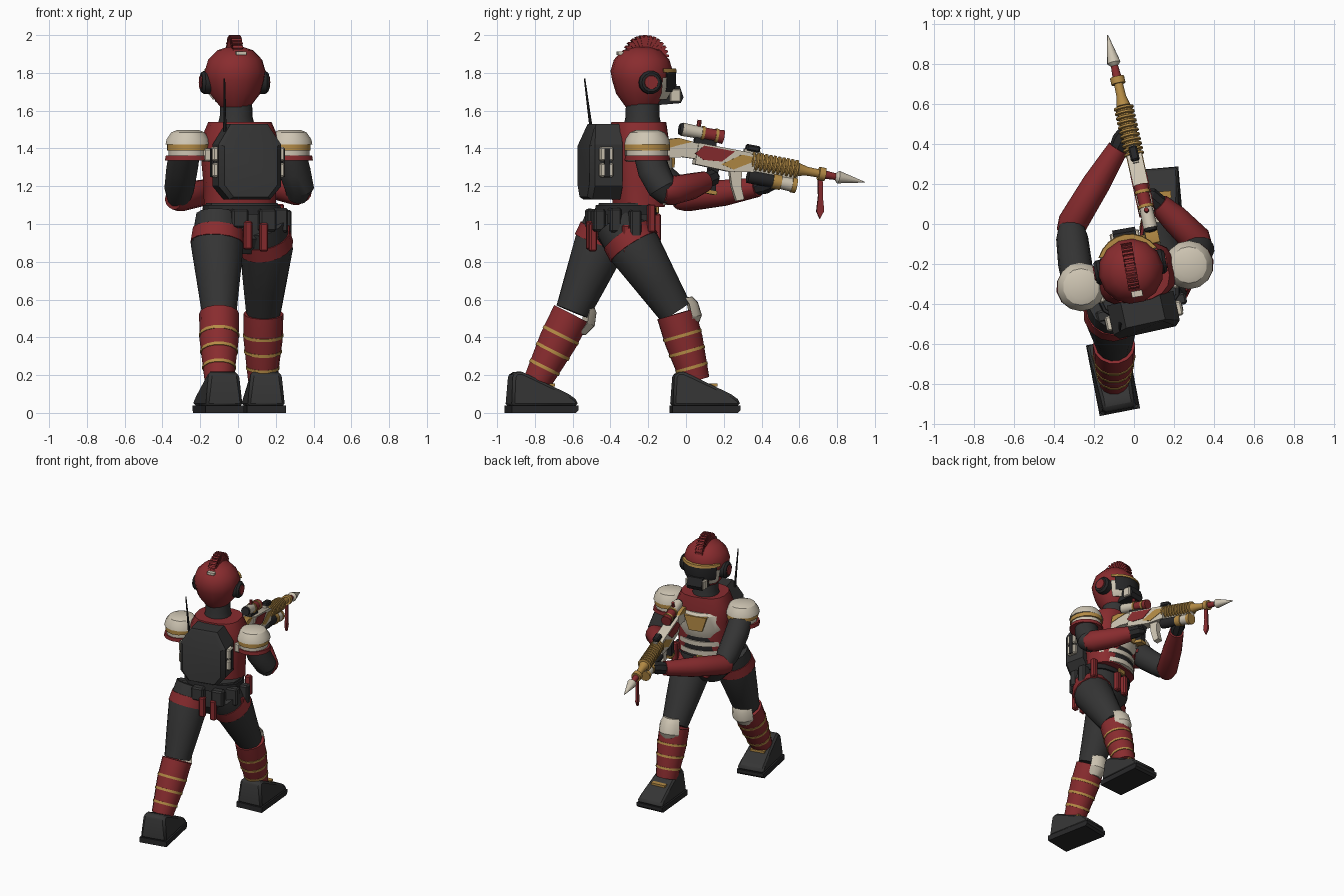
import bpy, bmesh, math
from math import sin, cos, radians, pi
from mathutils import Matrix, Vector

if "Cube" in bpy.data.objects:
    bpy.data.objects.remove(bpy.data.objects["Cube"])


def material(name, rgb):
    m = bpy.data.materials.new(name)
    m.use_nodes = True
    m.diffuse_color = (*rgb, 1)
    m.node_tree.nodes["Principled BSDF"].inputs["Base Color"].default_value = (*rgb, 1)
    return m


RED = material("crimson", (0.25, 0.025, 0.028))
DARK = material("charcoal", (0.035, 0.035, 0.035))
BLACK = material("soft_black", (0.02, 0.02, 0.021))
IVORY = material("ivory", (0.62, 0.56, 0.45))
GOLD = material("gold", (0.46, 0.26, 0.06))
I = Matrix()
made = []


def place(x, y, z, yaw=0, pitch=0):
    return Matrix.Translation((x, y, z)) @ Matrix.Rotation(radians(yaw), 4, 'Z') @ Matrix.Rotation(radians(pitch), 4, 'X')


def finish(name, mat, bm, M=I):
    bmesh.ops.recalc_face_normals(bm, faces=bm.faces)
    me = bpy.data.meshes.new(name)
    bm.to_mesh(me)
    bm.free()
    me.transform(M)
    me.materials.append(mat)
    ob = bpy.data.objects.new(name, me)
    bpy.context.collection.objects.link(ob)
    made.append(ob)
    return ob


def skin(name, mat, rings, M=I):
    """Join equal point rings into a closed solid."""
    bm = bmesh.new()
    vs = [[bm.verts.new(p) for p in r] for r in rings]
    n = len(vs[0])
    for a, b in zip(vs, vs[1:]):
        for i in range(n):
            j = (i + 1) % n
            bm.faces.new((a[i], a[j], b[j], b[i]))
    bm.faces.new(vs[0])
    bm.faces.new(vs[-1])
    return finish(name, mat, bm, M)


def loft(name, mat, levels, M=I, n=16, arc=None, boxy=1.0, mid=0):
    """Stack of (z, rx, ry) ovals; arc limits the sweep around +y."""
    if arc:
        angles = [radians(mid - arc + 2 * arc * i / n) for i in range(n + 1)]
    else:
        angles = [2 * pi * (i + 0.5) / n for i in range(n)]
    curve = lambda v: math.copysign(abs(v) ** boxy, v)
    return skin(name, mat, [[(curve(sin(a)) * rx, curve(cos(a)) * ry, z) for a in angles]
                            for z, rx, ry in levels], M)


def tube(name, mat, pts, M=I, n=14):
    """Round limb through (x, y, z, radius) points."""
    rings = []
    for i, p in enumerate(pts):
        d = Vector(pts[min(i + 1, len(pts) - 1)][:3]) - Vector(pts[max(i - 1, 0)][:3])
        q = d.to_track_quat('Z', 'Y')
        rings.append([Vector(p[:3]) + q @ Vector((cos(2 * pi * k / n), sin(2 * pi * k / n), 0)) * p[3]
                      for k in range(n)])
    return skin(name, mat, rings, M)


def prism(name, mat, profile, half, M=I, taper=1.0, split=0.1):
    """Extrude a (y, z) profile across x, narrowing points above split."""
    rings = [[(s * half * (taper if z > split else 1), y, z) for y, z in profile] for s in (-1, 1)]
    return skin(name, mat, rings, M)


def box(name, mat, c, s, M=I, bevel=0.0):
    bm = bmesh.new()
    bmesh.ops.create_cube(bm, size=1, matrix=Matrix.Translation(c) @ Matrix.Diagonal((*s, 1)))
    if bevel:
        bmesh.ops.bevel(bm, geom=bm.edges[:], offset=bevel, segments=1, affect='EDGES')
    return finish(name, mat, bm, M)


# Torso, collar and layered belly
B = place(0.01, -0.25, 0, 12.5)
loft("torso", RED, [(1.09, .19, .13), (1.2, .19, .14), (1.36, .205, .15), (1.46, .2, .15), (1.54, .165, .14)], B, 16, boxy=.75)
loft("chest_plate", IVORY, [(1.24, .18, .155), (1.3, .2, .175), (1.41, .2, .175), (1.43, .19, .16)], B, 10, 68)
prism("chest_emblem", GOLD, [(.16, 1.3), (.183, 1.3), (.183, 1.41), (.16, 1.41)], .05, B, 1.7, 1.35)
for i, (m, r) in enumerate([(IVORY, .16), (BLACK, .155), (IVORY, .165), (BLACK, .155)]):
    z = 1.1 + i * .036
    loft("belly_band", m, [(z, r + .03, r - .005), (z + .036, r + .03, r - .005)], B, 10, 75)
loft("neck", DARK, [(1.52, .1, .1), (1.57, .088, .09), (1.68, .085, .088)], place(-.01, -.23, 0, 10), 14)

# Helmet, face and crest
H = place(-.015, -.235, 0, 10)
loft("helmet", RED, [(1.62, .08, .085), (1.69, .135, .135), (1.76, .156, .156), (1.81, .163, .165),
                     (1.87, .145, .147), (1.92, .095, .1), (1.938, .04, .04)], H, 14)
loft("visor", BLACK, [(1.7, .15, .175), (1.73, .16, .185), (1.805, .167, .182)], H, 8, 52)
loft("brow", GOLD, [(1.803, .172, .188), (1.822, .17, .184)], H, 8, 60)
for s in (-1, 1):
    loft("cheek_guard", IVORY, [(1.66, .125, .145), (1.69, .15, .165), (1.775, .166, .176)], H, 3, 14, mid=s * 46)
    ear = [(s * x, -.0 + .02, 1.75, r) for x, r in [(.12, .062), (.165, .062), (.18, .05)]]
    tube("ear_cup", BLACK, ear, H)
    tube("ear_cap", RED, [(s * .17, .02, 1.75, .04), (s * .186, .02, 1.75, .036)], H, 10)
    box("muzzle_side", IVORY, (s * .062, .17, 1.68), (.025, .06, .07), H, .006)
prism("muzzle", BLACK, [(.08, 1.63), (.2, 1.64), (.215, 1.67), (.195, 1.73), (.08, 1.73)], .058, H)
disc = lambda r: [(r * cos(2 * pi * k / 28) + .02, r * sin(2 * pi * k / 28) + 1.878) for k in range(28)]
prism("crest", RED, disc(.113), .022, H)
for k in range(15):
    a = pi * (k + .5) / 15
    box("crest_fin", RED, (0, 0, .06), (.056, .014, .124), H @ Matrix.Translation((0, .02, 1.878)) @ Matrix.Rotation(a - pi / 2, 4, 'X'))
box("helmet_tag", IVORY, (.01, -.118, 1.905), (.055, .03, .018), H)

# Backpack with side pouches and aerial
P = place(.05, -.46, 0, 12.5)
bm = bmesh.new()
outline = [(-.17, 1.2), (-.11, 1.13), (.11, 1.13), (.17, 1.2), (.17, 1.42), (.1, 1.53), (-.1, 1.53), (-.17, 1.42)]
depth = lambda x, z: -.085 if z < 1.45 else -.045
skin("backpack", DARK, [[(x, .09, z) for x, z in outline], [(x, -.06 if z < 1.5 else -.04, z) for x, z in outline],
                        [(x * .85, depth(x, z), 1.32 + (z - 1.32) * .93) for x, z in outline]], P)
bm.free()
for s in (-1, 1):
    for z in (1.285, 1.37):
        box("side_pouch", IVORY, (s * .178, .0, z), (.035, .075, .075), P, .008)
    box("pouch_strap", BLACK, (s * .192, .0, 1.325), (.014, .03, .15), P)
tube("aerial", BLACK, [(-.07, -.5, 1.49, .009), (-.07, -.515, 1.6, .007), (-.072, -.537, 1.77, .004)], n=8)

# Shoulder armour
for name, x, y in (("left", .275, -.205), ("right", -.265, -.315)):
    S = place(x, y, 0, 12.5)
    loft(name + "_pad_top", IVORY, [(1.42, .122, .122), (1.45, .115, .115), (1.485, .09, .092), (1.497, .06, .062)], S, 14)
    loft(name + "_pad_trim", GOLD, [(1.39, .112, .122), (1.42, .112, .122)], S, 14)
    loft(name + "_pad_lower", IVORY, [(1.36, .105, .11), (1.39, .105, .11)], S, 14)
    loft(name + "_pad_rim", RED, [(1.335, .125, .12), (1.362, .12, .118)], S, 14)
    s = 1 if x > 0 else -1
    box(name + "_pad_clip", IVORY, (-s * .085, -.06, 1.365), (.04, .08, .07), S, .008)

# Arms
tube("left_upper_arm", DARK, [(.27, -.21, 1.42, .08), (.3, -.17, 1.28, .085), (.325, -.125, 1.19, .078), (.31, -.09, 1.14, .055)])
tube("left_forearm", RED, [(.345, -.13, 1.17, .055), (.315, -.085, 1.175, .077), (.2, .03, 1.2, .07), (.125, .1, 1.225, .055)])
tube("left_hand", BLACK, [(.14, .09, 1.22, .045), (.08, .14, 1.245, .045), (.045, .15, 1.25, .03)], n=8)
tube("right_upper_arm", DARK, [(-.275, -.31, 1.42, .08), (-.295, -.2, 1.3, .085), (-.31, -.07, 1.19, .08), (-.315, -.0, 1.13, .06)])
tube("right_forearm", RED, [(-.345, -.05, 1.125, .05), (-.31, .0, 1.14, .075), (-.19, .2, 1.165, .07), (-.08, .38, 1.195, .052)])
tube("right_hand", BLACK, [(-.09, .36, 1.19, .04), (-.06, .42, 1.21, .05), (-.03, .48, 1.225, .035)], n=8)

# Hips, belt pouches and hanging straps
W = place(.02, -.32, 0, 12.5)
loft("hips", DARK, [(.84, .1, .09), (.92, .18, .15), (1.03, .205, .15), (1.11, .195, .135)], W, 14, boxy=.8)
loft("belt", BLACK, [(1.05, .215, .16), (1.1, .21, .15)], W, 14, boxy=.8)
for x, y, z, h in [(-.19, -.1, 1.03, .1), (.1, -.17, 1.02, .12), (.22, .0, 1.0, .15), (-.05, -.17, 1.03, .1), (.18, -.1, 1.02, .13)]:
    box("belt_pouch", DARK, (x, y, z), (.09, .06, h), W, .01)
for x, y, z in [(-.01, -.19, .94), (.075, -.195, .93), (.225, -.05, .92), (.225, .09, 1.03), (-.04, .16, .98), (.04, .16, .98)]:
    box("hanging_strap", RED, (x, y, z), (.045, .04, .15), W, .008)
box("belt_buckle", GOLD, (0, .165, 1.075), (.07, .02, .04), W, .005)


# Legs: thigh and shin points, foot position and yaw
def leg(side, hip, thigh, knee, ankle, foot, yaw):
    lerp = lambda a, b, t: tuple(p + (q - p) * t for p, q in zip(a, b))
    tube(side + "_thigh", DARK, [hip, thigh, lerp(thigh, knee, .55), knee])
    tube(side + "_thigh_strap", RED, [(*p[:3], p[3] + .006) for p in (lerp(hip, thigh, .5), lerp(hip, thigh, .95))])
    top = lerp(ankle, knee, .97)
    tube(side + "_shin_guard", RED, [(*ankle[:3], .077), (*lerp(ankle, top, .6)[:3], .103), (*top[:3], .106)])
    for t in (.2, .44, .68):
        r = .077 + .026 * min(t / .6, 1) + .004
        tube(side + "_shin_band", GOLD, [(*lerp(ankle, top, t + e)[:3], r) for e in (-.022, .022)])
    lean = math.degrees(math.atan2(knee[1] - ankle[1], knee[2] - ankle[2]))
    K = place(knee[0], knee[1], knee[2], yaw, -lean * .6)
    loft(side + "_knee_pad", IVORY, [(-.1, .07, .1), (-.04, .1, .135), (.03, .095, .125), (.065, .075, .1)], K, 6, 55)
    F = place(*foot, 0, yaw)
    prism(side + "_sole", BLACK, [(-.18, 0), (.165, 0), (.18, .015), (.18, .04), (-.18, .04)], .103, F)
    boot = [(-.178, .035), (.178, .035), (.178, .065), (.13, .1), (-.09, .205), (-.12, .218), (-.155, .215), (-.168, .19)]
    ob = prism(side + "_boot", DARK, boot, .1, F, .8, .15)
    mod = ob.modifiers.new("soft_edges", 'BEVEL')
    mod.width, mod.segments, mod.limit_method = .014, 1, 'ANGLE'
    box(side + "_boot_clasp", GOLD, (0, .045, .148), (.11, .035, .016), F @ Matrix.Rotation(-.0, 4, 'X'))


leg("left", (.12, -.36, 1.01, .13), (.15, -.27, .87, .142), (.135, -.055, .535, .093), (.13, .05, .17, .08), (.135, .1), 5)
leg("right", (-.1, -.4, 1.04, .125), (-.11, -.455, .89, .14), (-.1, -.6, .535, .093), (-.1, -.785, .17, .08), (-.105, -.765), 11)

# Rifle, built pointing along +y
G = place(.1, -.1, 1.42, 12.5, -10.5)
prism("rifle_stock", IVORY, [(0, -.075), (0, .025), (.05, .04), (.2, .035), (.2, -.045), (.09, -.05)], .03, G)
prism("stock_trim", GOLD, [(.0, -.02), (.0, .03), (.05, .045), (.13, .04), (.06, .01)], .033, G)
prism("receiver", IVORY, [(.16, -.075), (.16, .04), (.44, .04), (.48, .02), (.48, -.06), (.35, -.08)], .038, G)
prism("receiver_panel", RED, [(.15, -.02), (.19, .03), (.36, .03), (.3, -.035), (.2, -.045)], .042, G)
prism("receiver_trim", GOLD, [(.3, -.05), (.4, .02), (.46, .02), (.46, -.01), (.37, -.065)], .041, G)
ribs = []
for i in range(11):
    u = .46 + i * .024
    ribs += [(0, u + e, 0, r) for e, r in ((0, .036), (.004, .05), (.014, .05), (.018, .036))]
tube("ribbed_barrel", GOLD, ribs, G)
box("barrel_rail", IVORY, (0, .59, -.035), (.03, .27, .04), G)
tube("muzzle_barrel", GOLD, [(0, .72, 0, .036), (0, .77, 0, .024), (0, .84, 0, .022)], G)
tube("muzzle_ring", GOLD, [(0, .835, 0, .036), (0, .87, 0, .036)], G)
tube("lance_shaft", RED, [(0, .86, 0, .023), (0, .945, 0, .017)], G)
tube("lance_tip", IVORY, [(0, .925, 0, .016), (0, .945, 0, .034), (0, 1.09, 0, .002)], G)
prism("ribbon", RED, [(.835, -.02), (.86, -.02), (.88, -.12), (.9, -.19), (.885, -.235), (.86, -.2), (.855, -.12)], .008, G)
tube("scope", IVORY, [(0, .065, .095, .036), (0, .19, .095, .032)], G)
tube("scope_eyepiece", BLACK, [(0, .05, .095, .03), (0, .067, .095, .034)], G)
tube("scope_front", RED, [(0, .17, .095, .033), (0, .24, .095, .033), (0, .29, .095, .038)], G)
for u in (.17, .245):
    tube("scope_ring", GOLD, [(0, u, .095, .039), (0, u + .015, .095, .039)], G)
tube("scope_knob", RED, [(0, .15, .12, .012), (0, .15, .16, .012)], G, 8)
box("scope_mount", BLACK, (0, .2, .055), (.03, .12, .04), G)
box("front_sight", BLACK, (0, .46, .065), (.045, .075, .035), G, .008)
box("sight_base", IVORY, (0, .46, .045), (.03, .09, .02), G)
prism("magazine", IVORY, [(.35, -.06), (.42, -.06), (.43, -.14), (.46, -.21), (.42, -.225), (.38, -.15)], .022, G)
prism("trigger_grip", BLACK, [(.24, -.05), (.3, -.05), (.29, -.13), (.3, -.2), (.25, -.2)], .025, G)
box("grip_trim", GOLD, (0, .275, -.205), (.055, .065, .02), G)
tube("launcher_body", BLACK, [(0, .46, -.085, .036), (0, .6, -.085, .036)], G)
tube("launcher_ring", GOLD, [(0, .595, -.085, .041), (0, .64, -.085, .041)], G)
tube("launcher_nose", IVORY, [(0, .635, -.085, .034), (0, .7, -.085, .038)], G)
tube("launcher_cap", GOLD, [(0, .7, -.085, .042), (0, .725, -.085, .042)], G)

# Smooth shading with crisp edges
bpy.ops.object.select_all(action='DESELECT')
for ob in made:
    ob.select_set(True)
bpy.context.view_layer.objects.active = made[0]
bpy.ops.object.shade_smooth_by_angle(angle=radians(32))
